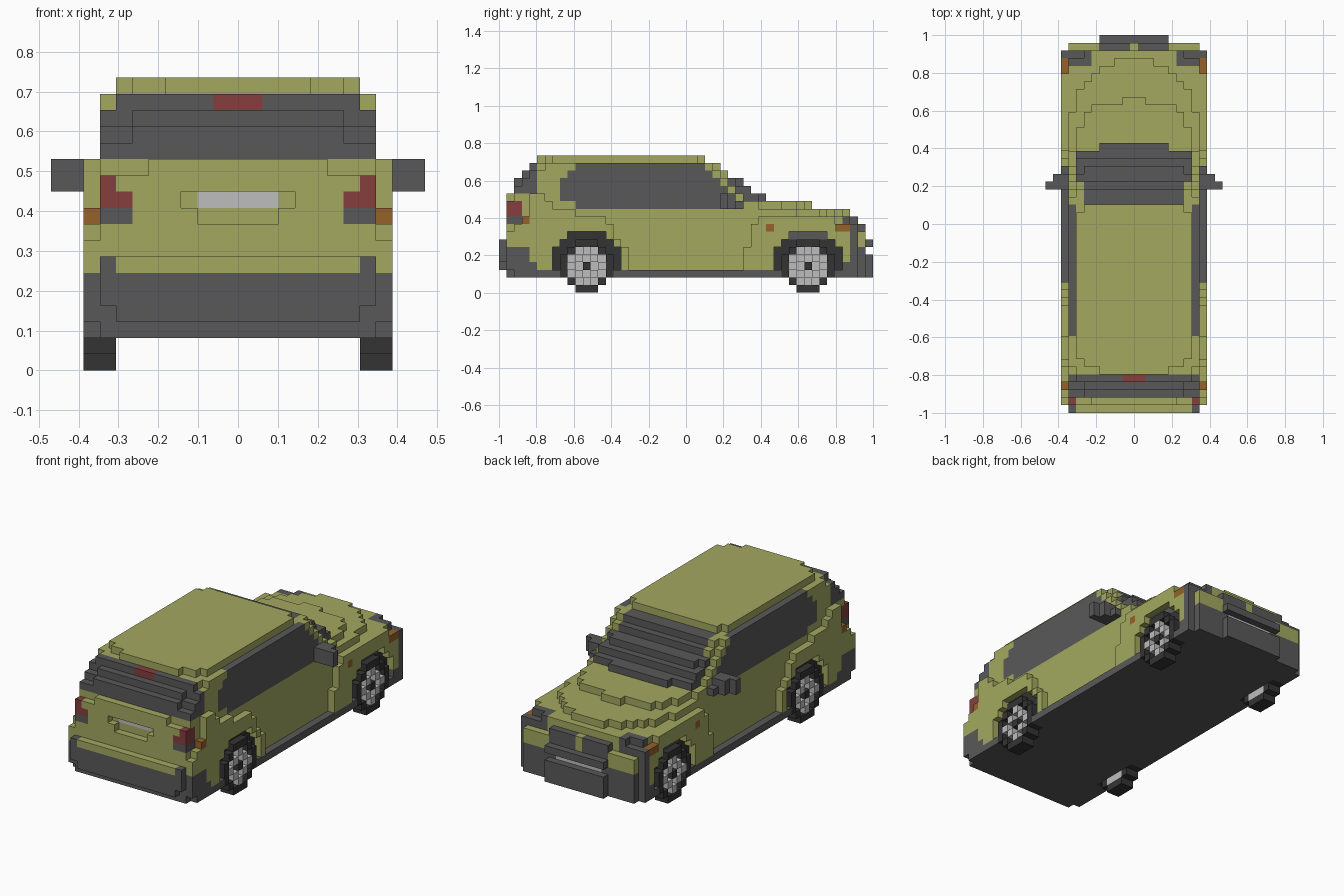
import bpy
import bmesh

cube = bpy.data.objects.get("Cube")
if cube:
    bpy.data.objects.remove(cube, do_unlink=True)

UNIT = 2 / 49          # edge of one block; the car is 49 blocks long
grid = {}              # (x, y, z) block -> (part, colour)


def linear(c):
    c /= 255
    return c / 12.92 if c <= 0.04045 else ((c + 0.055) / 1.055) ** 2.4


def material(name, *rgb):
    mat = bpy.data.materials.new(name)
    mat.use_nodes = True
    colour = [linear(c) for c in rgb] + [1]
    mat.diffuse_color = colour
    mat.node_tree.nodes["Principled BSDF"].inputs["Base Color"].default_value = colour
    return mat


materials = {
    "green": material("olive green paint", 163, 169, 96),
    "grey": material("dark grey trim", 89, 89, 89),
    "black": material("tyre black", 52, 52, 52),
    "silver": material("silver", 190, 190, 190),
    "red": material("brake light red", 134, 63, 63),
    "orange": material("indicator orange", 150, 98, 42),
}


def fill(part, colour, x, y, z):
    """Fill inclusive block ranges, mirrored left to right."""
    for i in range(x[0], x[1] + 1):
        for j in range(y[0], y[1] + 1):
            for k in range(z[0], z[1] + 1):
                for side in (i, -i):
                    grid[side, j, k] = (part, colour)


def cut(x, y, z):
    for i in range(x[0], x[1] + 1):
        for j in range(y[0], y[1] + 1):
            for k in range(z[0], z[1] + 1):
                grid.pop((i, j, k), None)
                grid.pop((-i, j, k), None)


def paint(part, colour, x, y, z):
    """Recolour only the blocks that already exist."""
    for (i, j, k) in list(grid):
        if x[0] <= abs(i) <= x[1] and y[0] <= j <= y[1] and z[0] <= k <= z[1]:
            grid[i, j, k] = (part, colour)


def tapered(part, colour, back, layer, steps):
    """One layer whose front edge falls back towards the sides."""
    inner = 0
    for outer, front in steps:
        fill(part, colour, (inner, outer), (back, front), (layer, layer))
        inner = outer + 1


# Lower body and floor
fill("body", "green", (0, 8), (1, 46), (3, 8))
fill("body", "green", (0, 8), (47, 47), (6, 7))
tapered("body", "green", 1, 9, [(6, 46), (8, 45)])
fill("floor", "grey", (0, 9), (2, 46), (2, 2))
fill("floor", "grey", (0, 8), (1, 47), (2, 2))

# Bonnet and shoulder layers
tapered("body", "green", 1, 10, [(2, 45), (4, 44), (5, 43), (6, 42), (7, 41), (8, 38)])
tapered("body", "green", 1, 11, [(1, 40), (5, 39), (6, 38), (7, 36), (8, 33)])

# Cabin, layer by layer up to the roof
tapered("cabin", "green", 2, 12, [(4, 34), (7, 33), (8, 31)])
fill("cabin", "green", (0, 5), (1, 1), (12, 12))
tapered("cabin", "green", 2, 13, [(7, 32), (8, 30)])
tapered("cabin", "green", 2, 14, [(6, 31), (7, 30), (8, 29)])
tapered("cabin", "green", 3, 15, [(6, 29), (7, 29), (8, 28)])
tapered("cabin", "green", 4, 16, [(6, 28), (7, 28), (8, 27)])
cut((7, 8), (2, 2), (14, 14))
cut((7, 8), (3, 3), (15, 15))
cut((8, 8), (4, 5), (16, 16))
tapered("roof", "green", 5, 17, [(6, 26), (7, 25)])
cut((5, 7), (5, 5), (17, 17))
cut((7, 7), (6, 6), (17, 17))

# Windscreen and rear window
paint("windscreen", "grey", (0, 6), (27, 34), (12, 16))
paint("windscreen", "grey", (7, 7), (30, 34), (12, 15))
paint("rear_window", "grey", (0, 8), (2, 4), (13, 15))
paint("rear_window", "grey", (0, 7), (4, 4), (16, 16))

# Side windows
for layer, (start, end) in enumerate([(10, 31), (8, 30), (8, 29), (8, 28), (9, 27), (10, 26)], 11):
    paint("side_window", "grey", (8, 8), (start, end), (layer, layer))

# Flared fenders: top layer of each column along the length
rear_flare = [7, 8, 9, 12, 12, 11, 10, 10, 10, 9, 9, 9, 9, 8, 6, 5]
front_flare = [5, 8] + [9] * 10 + [8] * 3
for start, tops in ((1, rear_flare), (32, front_flare)):
    for j, top in enumerate(tops, start):
        fill("fender", "green", (9, 9), (j, j), (3, top))

# Rear bumper with a green top ledge
fill("rear_bumper", "grey", (0, 7), (0, 0), (3, 5))
fill("rear_bumper", "grey", (8, 8), (0, 0), (4, 6))
fill("rear_bumper", "green", (0, 7), (0, 0), (6, 6))
paint("rear_bumper", "grey", (8, 9), (1, 4), (2, 3))
paint("rear_bumper", "grey", (8, 9), (1, 3), (4, 5))

# Front bumper, grille and projecting lips
fill("front_bumper", "grey", (0, 8), (47, 47), (3, 5))
fill("front_bumper", "grey", (9, 9), (45, 46), (2, 3))
paint("front_bumper", "grey", (8, 9), (46, 46), (3, 6))
fill("front_bumper", "grey", (0, 4), (48, 48), (2, 4))
fill("grille", "grey", (0, 4), (47, 47), (6, 8))
fill("grille", "green", (0, 0), (47, 47), (7, 8))
fill("grille", "grey", (0, 4), (48, 48), (6, 6))
fill("front_plate", "silver", (0, 3), (47, 47), (5, 5))

# Headlights and indicators
paint("headlight", "grey", (6, 8), (45, 46), (8, 9))
fill("headlight", "grey", (9, 9), (46, 46), (7, 8))
fill("indicator", "orange", (9, 9), (44, 45), (8, 8))
paint("indicator", "orange", (9, 9), (35, 35), (8, 8))

# Tail lights
paint("tail_light", "grey", (7, 8), (1, 2), (9, 9))
paint("tail_light", "red", (7, 8), (1, 2), (10, 10))
paint("tail_light", "red", (8, 8), (1, 2), (11, 11))
fill("indicator", "orange", (9, 9), (3, 3), (9, 9))
paint("brake_light", "red", (0, 1), (4, 4), (16, 16))

# Recessed rear number plate
cut((0, 3), (1, 1), (10, 10))
cut((0, 2), (1, 1), (9, 9))
paint("rear_plate", "silver", (0, 2), (2, 2), (10, 10))

# Door mirrors
fill("mirror", "grey", (9, 11), (29, 29), (11, 12))
fill("mirror", "grey", (9, 10), (30, 30), (11, 12))
fill("mirror", "grey", (9, 9), (31, 31), (11, 11))

# Wheels in recessed arches
for centre in (11, 40):
    for layer, half in enumerate([3, 4, 4, 4, 3, 2], 2):
        span = (centre - half, centre + half)
        cut((9, 9), span, (layer, layer))
        fill("wheel_arch", "black", (8, 8), span, (layer, layer))
    if centre > 30:
        paint("wheel_arch", "grey", (8, 8), (centre - 2, centre + 2), (7, 7))
    for layer, half in enumerate([1, 2, 3, 3, 3, 2, 1]):
        fill("tyre", "black", (8, 9), (centre - half, centre + half), (layer, layer))
    for layer, half in enumerate([1, 2, 2, 2, 1], 1):
        for j in range(centre - half, centre + half + 1):
            fill("rim", "silver", (8, 9), (j, j), (layer, layer))
            if (j - centre + layer) % 2 == 0:
                cut((9, 9), (j, j), (layer, layer))
    fill("hub", "black", (9, 9), (centre, centre), (3, 3))


def build(part, cells):
    """Join the exposed block faces of one part into a mesh."""
    names = sorted({grid[c][1] for c in cells})
    bm = bmesh.new()
    corners = {}

    def corner(p):
        if p not in corners:
            x, y, z = p
            corners[p] = bm.verts.new(((x - 0.5) * UNIT, y * UNIT - 1, z * UNIT))
        return corners[p]

    for cell in cells:
        for axis in range(3):
            u, v = (axis + 1) % 3, (axis + 2) % 3
            for step in (0, 1):
                beside = list(cell)
                beside[axis] += 2 * step - 1
                if tuple(beside) in grid:
                    continue
                ring = []
                for a, b in ((0, 0), (1, 0), (1, 1), (0, 1)):
                    p = list(cell)
                    p[axis] += step
                    p[u] += a
                    p[v] += b
                    ring.append(corner(tuple(p)))
                face = bm.faces.new(ring if step else ring[::-1])
                face.material_index = names.index(grid[cell][1])
    if bm.faces:
        mesh = bpy.data.meshes.new(part)
        bm.to_mesh(mesh)
        for name in names:
            mesh.materials.append(materials[name])
        bpy.context.collection.objects.link(bpy.data.objects.new(part, mesh))
    bm.free()


parts = {}
for cell, (part, colour) in grid.items():
    parts.setdefault(part, []).append(cell)
for part, cells in parts.items():
    build(part, cells)
